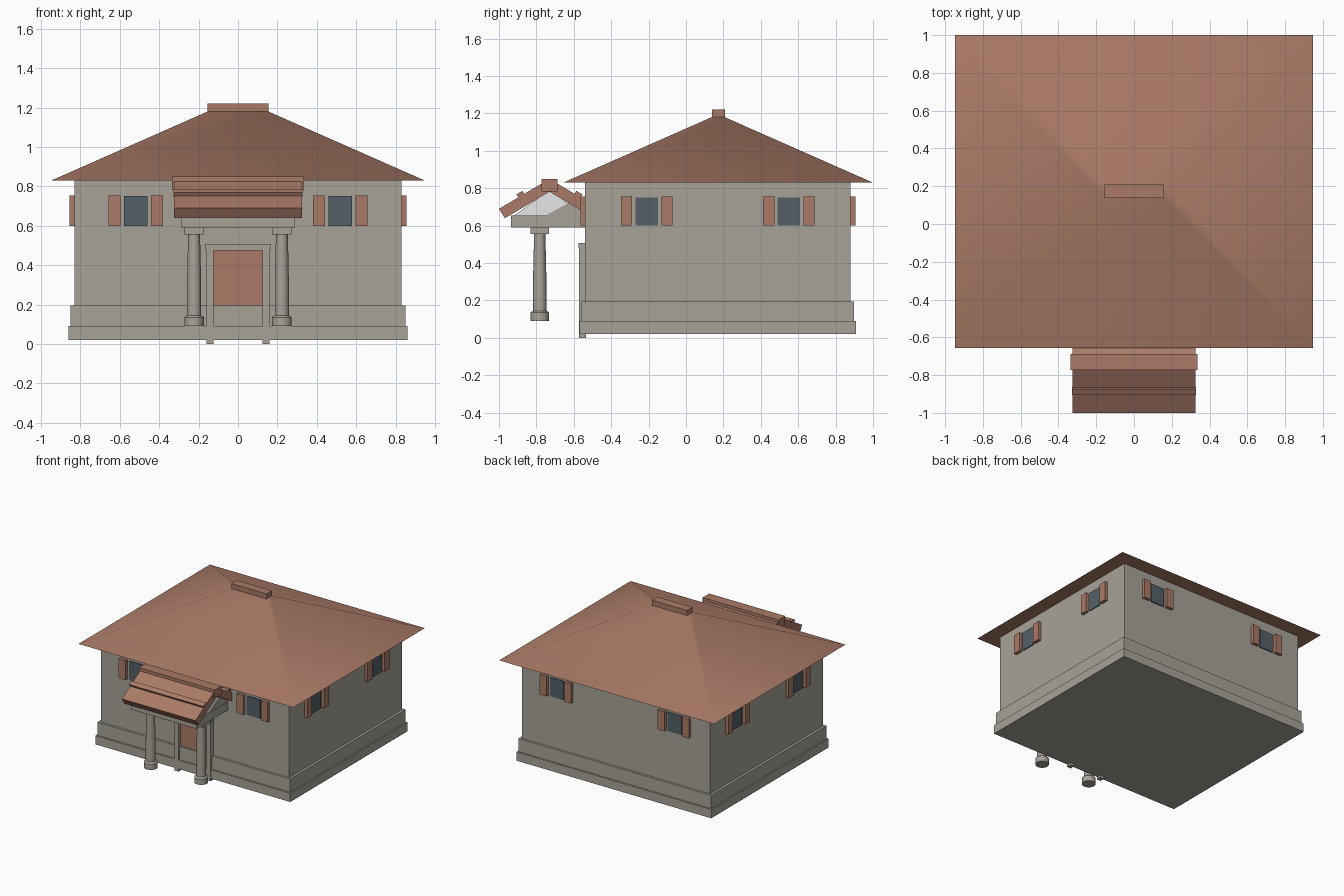
import bpy, bmesh, math
from mathutils import Matrix

if "Cube" in bpy.data.objects:
    bpy.data.objects.remove(bpy.data.objects["Cube"], do_unlink=True)


def material(name, rgb):
    m = bpy.data.materials.new(name)
    m.use_nodes = True
    m.diffuse_color = (*rgb, 1)
    m.node_tree.nodes["Principled BSDF"].inputs["Base Color"].default_value = (*rgb, 1)
    return m


STONE = material("warm grey stone", (0.39, 0.365, 0.315))
CLAY = material("terracotta", (0.40, 0.195, 0.135))
GLASS = material("slate blue glass", (0.09, 0.115, 0.14))
WHITE = material("white plaster", (0.92, 0.92, 0.92))

CY = 0.17        # centre of the house along y
RIDGE_Y = -0.73  # porch ridge


def finish(name, bm, mat, smooth=None):
    bmesh.ops.recalc_face_normals(bm, faces=bm.faces)
    me = bpy.data.meshes.new(name)
    bm.to_mesh(me)
    bm.free()
    me.materials.append(mat)
    ob = bpy.data.objects.new(name, me)
    bpy.context.collection.objects.link(ob)
    if smooth:
        bpy.ops.object.select_all(action='DESELECT')
        ob.select_set(True)
        bpy.context.view_layer.objects.active = ob
        bpy.ops.object.shade_smooth_by_angle(angle=math.radians(smooth))
    return ob


def box(name, x, y, z, mat):
    bm = bmesh.new()
    bmesh.ops.create_cube(bm, size=1)
    for v in bm.verts:
        v.co = [a + (b - a) * (c + 0.5) for (a, b), c in zip((x, y, z), v.co)]
    return finish(name, bm, mat)


def prism(name, profile, half, mat):
    """Extrude a y-z profile along x."""
    bm = bmesh.new()
    face = bm.faces.new([bm.verts.new((-half, y, z)) for y, z in profile])
    ext = bmesh.ops.extrude_face_region(bm, geom=[face])
    bmesh.ops.translate(bm, vec=(2 * half, 0, 0),
                        verts=[g for g in ext["geom"] if isinstance(g, bmesh.types.BMVert)])
    return finish(name, bm, mat)


def lathe(name, x, y, rings, mat, sides=24):
    bm = bmesh.new()
    loops = [[bm.verts.new((x + r * math.cos(math.tau * i / sides),
                            y + r * math.sin(math.tau * i / sides), z))
              for i in range(sides)] for r, z in rings]
    for a, b in zip(loops, loops[1:]):
        for i in range(sides):
            j = (i + 1) % sides
            bm.faces.new((a[i], a[j], b[j], b[i]))
    bm.faces.new(loops[0])
    bm.faces.new(loops[-1])
    return finish(name, bm, mat, 35)


# House body and stepped base
for name, hx, hy, z in (("walls", 0.83, 0.71, (0.05, 0.83)),
                        ("wall_band", 0.85, 0.728, (0.08, 0.195)),
                        ("plinth", 0.86, 0.74, (0.02, 0.09))):
    box(name, (-hx, hx), (CY - hy, CY + hy), z, STONE)

# Hipped roof with a small ridge cap
bm = bmesh.new()
rings = [[bm.verts.new((sx * hx, CY + 0.002 + sy * hy, z))
          for sx, sy in ((-1, -1), (1, -1), (1, 1), (-1, 1))]
         for hx, hy, z in ((0.948, 0.828, 0.83), (0.155, 0.035, 1.18))]
for i in range(4):
    j = (i + 1) % 4
    bm.faces.new((rings[0][i], rings[0][j], rings[1][j], rings[1][i]))
bm.faces.new(rings[0])
bm.faces.new(rings[1])
finish("main_roof", bm, CLAY, 60)
box("ridge_cap", (-0.155, 0.155), (0.138, 0.208), (1.17, 1.22), CLAY)

# Two shuttered windows on every wall, made facing -y and turned into place
for side, turn, reach, spread in (("front", 0, 0.71, 0.52), ("left", 90, 0.83, 0.38),
                                  ("back", 180, 0.71, 0.52), ("right", 270, 0.83, 0.38)):
    place = Matrix.Translation((0, CY, 0)) @ Matrix.Rotation(math.radians(turn), 4, 'Z')
    for c in (-spread, spread):
        parts = [box(f"{side}_window_pane", (c - 0.06, c + 0.06),
                     (-reach - 0.008, -reach), (0.6, 0.75), GLASS)]
        for s in (-0.108, 0.108):
            parts.append(box(f"{side}_shutter", (c + s - 0.03, c + s + 0.03),
                             (-reach - 0.025, -reach), (0.6, 0.755), CLAY))
        for ob in parts:
            ob.data.transform(place)

# Door and its frame
box("door", (-0.125, 0.125), (-0.547, -0.53), (0.1, 0.475), CLAY)
for s in (-1, 1):
    box("door_post", sorted((s * 0.125, s * 0.16)), (-0.573, -0.535), (0, 0.48), STONE)
box("door_lintel", (-0.16, 0.16), (-0.57, -0.535), (0.475, 0.49), STONE)
box("door_cornice", (-0.168, 0.168), (-0.575, -0.535), (0.48, 0.508), STONE)

# Porch columns
for x in (-0.223, 0.223):
    lathe("porch_column", x, -0.782,
          ((0.05, 0.09), (0.05, 0.135), (0.042, 0.142), (0.036, 0.145),
           (0.036, 0.3), (0.03, 0.56)), STONE)
    box("column_capital", (x - 0.05, x + 0.05), (-0.832, -0.732), (0.555, 0.59), STONE)

# Porch beam, gable filling and the sloped block against the wall
box("porch_beam", (-0.29, 0.29), (-0.935, -0.535), (0.59, 0.655), STONE)
prism("porch_gable", ((-0.925, 0.65), (RIDGE_Y, 0.79), (-0.535, 0.65)), 0.28, WHITE)
prism("porch_wedge", ((-0.754, 0.653), (-0.59, 0.742), (-0.535, 0.70), (-0.535, 0.653)),
      0.284, STONE)

# Porch roof: mirrored slopes, battens and ridge beam
for name, s in (("front", -1), ("rear", 1)):
    slope = [(0, 0.85), (0.27, 0.69), (0.238, 0.64), (0, 0.782)]
    if s > 0:
        slope = [(0, 0.85), (0.19, 0.737), (0.19, 0.669), (0, 0.782)]
    batten = ((0.132, 0.765), (0.144, 0.786), (0.176, 0.768), (0.162, 0.745))
    prism(f"{name}_porch_roof", [(RIDGE_Y + s * y, z) for y, z in slope], 0.325, CLAY)
    prism(f"{name}_roof_batten", [(RIDGE_Y + s * y, z) for y, z in batten], 0.327, CLAY)
box("porch_ridge_beam", (-0.335, 0.335), (-0.772, -0.688), (0.782, 0.85), CLAY)
